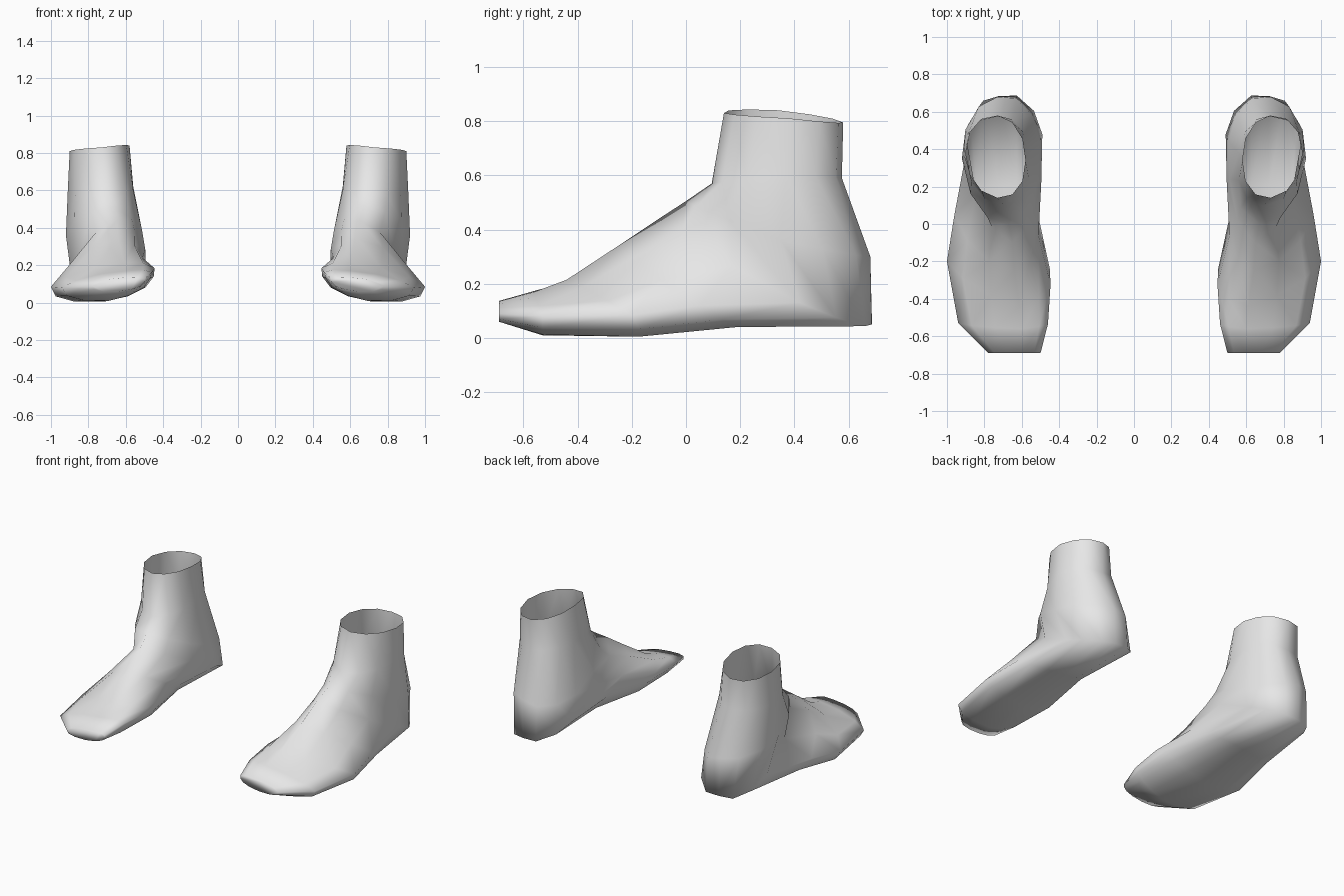
import bpy, bmesh, math
from mathutils import Vector

cube = bpy.data.objects.get("Cube")
if cube:
    bpy.data.objects.remove(cube, do_unlink=True)

# Plain light grey material
grey = bpy.data.materials.new("light grey")
grey.use_nodes = True
colour = (0.8, 0.8, 0.8, 1)
grey.diffuse_color = colour
grey.node_tree.nodes["Principled BSDF"].inputs["Base Color"].default_value = colour

# Sections from ankle opening to toe: instep, outer side, heel or sole, inner side,
# then powers for the upper and lower half: below one is boxy, above one is pointed
sections = [
    ((.73, .14, .83), (.90, .38, .81), (.73, .58, .795), (.58, .34, .84), .95, .95),
    ((.69, .095, .57), (.91, .37, .60), (.73, .575, .59), (.56, .38, .62), .85, 1),
    ((.67, 0, .505), (.92, .35, .36), (.73, .68, .30), (.505, .44, .30), .95, 1.05),
    ((.65, -.10, .44), (.89, .42, .13), (.72, .685, .05), (.49, .48, .15), .95, 1.15),
    ((.64, -.25, .34), (.96, .05, .12), (.72, .20, .045), (.52, .08, .15), 1, 1.05),
    ((.61, -.44, .215), (1, -.20, .085), (.72, -.20, .005), (.45, -.24, .14), 1.1, .95),
    ((.60, -.56, .17), (.94, -.53, .08), (.69, -.53, .01), (.47, -.52, .13), 1, .95),
    ((.60, -.69, .135), (.78, -.69, .09), (.64, -.69, .06), (.50, -.69, .11), .9, .9),
]
STEPS = 3  # points per quarter of a section


def section_points(section, side):
    """Rounded loop passing through the four guide points."""
    *corners, upper_power, lower_power = section
    powers = (upper_power, lower_power, lower_power, upper_power)
    guides = [Vector((side * x, y, z)) for x, y, z in corners]
    centre = sum(guides, Vector()) / len(guides)
    points = []
    for i, start in enumerate(guides):
        end = guides[(i + 1) % len(guides)]
        for k in range(STEPS):
            angle = math.pi / 2 * k / STEPS
            a = math.cos(angle) ** powers[i]
            b = math.sin(angle) ** powers[i]
            points.append(centre + (start - centre) * a + (end - centre) * b)
    for p in points:
        p.z = max(p.z, 0)
    return points


def build_shoe(name, side):
    bm = bmesh.new()
    rings = [[bm.verts.new(p) for p in section_points(s, side)] for s in sections]
    # Skin between neighbouring sections, leaving the ankle open
    for upper, lower in zip(rings, rings[1:]):
        count = len(upper)
        for i in range(count):
            j = (i + 1) % count
            bm.faces.new((upper[i], upper[j], lower[j], lower[i]))
    # Blunt toe
    bm.faces.new(rings[-1])
    bmesh.ops.recalc_face_normals(bm, faces=bm.faces[:])
    mesh = bpy.data.meshes.new(name)
    bm.to_mesh(mesh)
    bm.free()
    mesh.materials.append(grey)
    mesh.shade_smooth()
    shoe = bpy.data.objects.new(name, mesh)
    bpy.context.collection.objects.link(shoe)


build_shoe("left_shoe", 1)
build_shoe("right_shoe", -1)
